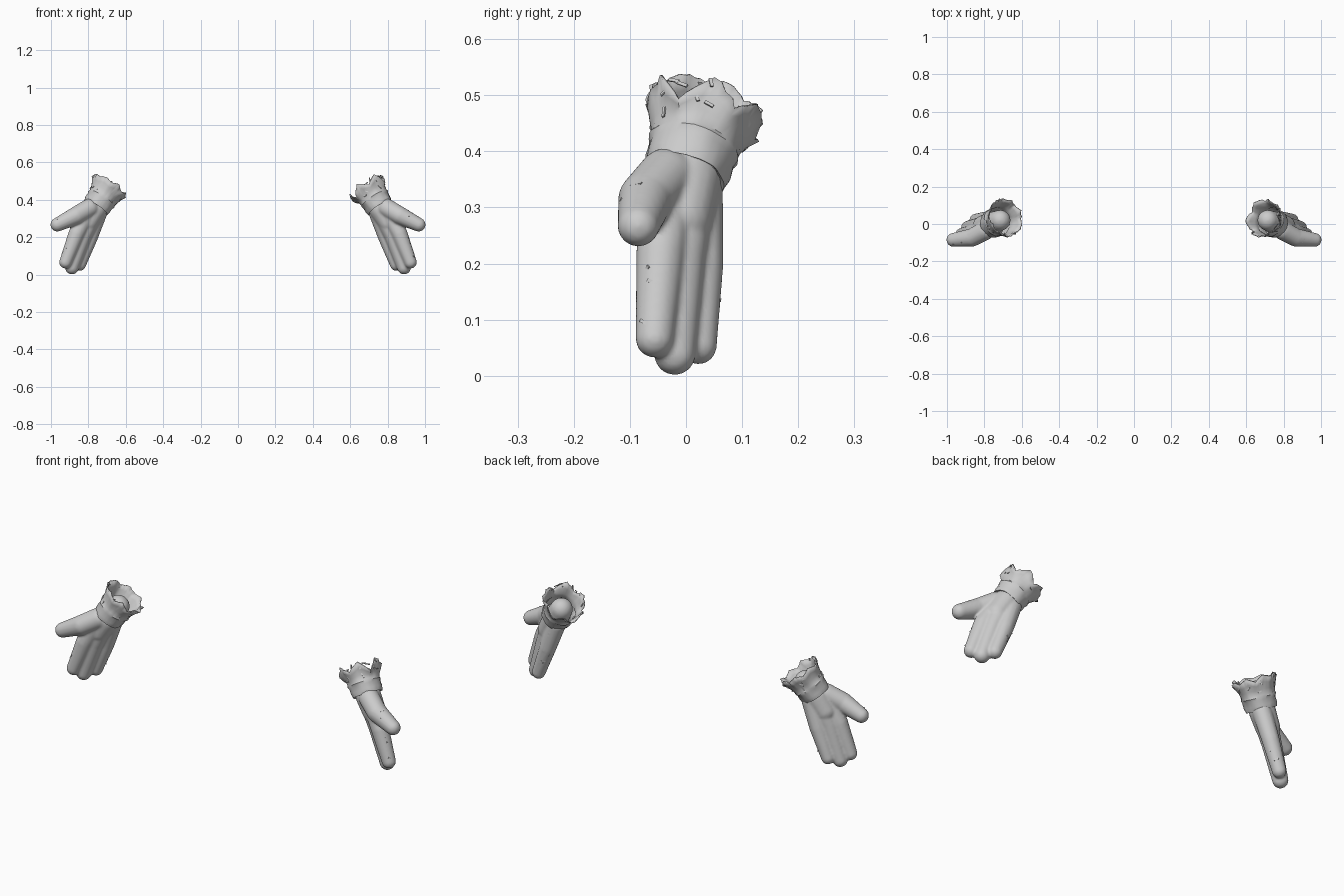
import bpy, bmesh, math, random
from mathutils import Vector, Matrix

if "Cube" in bpy.data.objects:
    bpy.data.objects.remove(bpy.data.objects["Cube"])

GREY = (0.6, 0.6, 0.6, 1)
mat = bpy.data.materials.new("soft grey")
mat.use_nodes = True
mat.diffuse_color = GREY
mat.node_tree.nodes["Principled BSDF"].inputs["Base Color"].default_value = GREY

# Limb paths of one hand: (x, y, z, radius)
LIMBS = {
    "index": [(.79, -.025, .35, .045), (.862, -.045, .22, .044), (.922, -.056, .066, .034)],
    "middle": [(.765, 0, .35, .058), (.828, -.012, .21, .047), (.888, -.02, .038, .037)],
    "ring": [(.745, .02, .33, .046), (.79, .026, .2, .041), (.846, .022, .053, .033)],
    "thumb": [(.795, -.035, .355, .051), (.865, -.072, .315, .049), (.966, -.085, .267, .037)],
    "wrist": [(.715, .02, .42, .055), (.765, 0, .345, .062), (.805, -.01, .28, .057)],
}
# Cuff profile: (share of length, radius)
PROFILE = [(0, .058), (-.05, .072), (.1, .077), (.28, .077), (.36, .082), (.42, .079),
           (.6, .084), (.8, .093), (1, .104)]
WRIST, OPENING = Vector((.757, 0, .362)), Vector((.683, .035, .478))


def finish(name, bm, smooth_angle=None):
    bmesh.ops.recalc_face_normals(bm, faces=bm.faces)
    me = bpy.data.meshes.new(name)
    bm.to_mesh(me)
    bm.free()
    me.materials.append(mat)
    ob = bpy.data.objects.new(name, me)
    bpy.context.collection.objects.link(ob)
    if smooth_angle:
        bpy.ops.object.select_all(action='DESELECT')
        ob.select_set(True)
        bpy.context.view_layer.objects.active = ob
        bpy.ops.object.shade_smooth_by_angle(angle=math.radians(smooth_angle))
    return ob


def sphere_points(center, radius):
    tmp = bmesh.new()
    bmesh.ops.create_icosphere(tmp, subdivisions=3, radius=radius,
                               matrix=Matrix.Translation(center))
    points = [v.co.copy() for v in tmp.verts]
    tmp.free()
    return points


def make_hand(side, s):
    # Rounded tapering segments, fused into one skin
    bm = bmesh.new()
    for path in LIMBS.values():
        for a, b in zip(path, path[1:]):
            pts = [p for x, y, z, r in (a, b) for p in sphere_points((s * x, y, z), r)]
            verts = [bm.verts.new(p) for p in pts]
            bmesh.ops.convex_hull(bm, input=verts)
    bmesh.ops.delete(bm, geom=[v for v in bm.verts if not v.link_faces], context='VERTS')
    ob = finish(side + "_hand", bm)
    remesh = ob.modifiers.new("fuse", 'REMESH')
    remesh.mode = 'VOXEL'
    remesh.voxel_size = .006
    remesh.use_smooth_shade = True
    smooth = ob.modifiers.new("soften", 'SMOOTH')
    smooth.factor = .5
    smooth.iterations = 4


def cuff_frame(s):
    base, end = (Vector((s * p.x, p.y, p.z)) for p in (WRIST, OPENING))
    axis = end - base
    rot = axis.to_track_quat('Z', 'Y').to_matrix().to_4x4()
    return Matrix.Translation(base) @ rot, axis.length


def make_cuff(side, s, tear, teeth, rng):
    # Flared tube with a torn rim
    frame, length = cuff_frame(s)
    cols = teeth * 4
    tips = [1.06 - tear * (i % 2) * rng.uniform(.6, 1.2) - rng.uniform(0, .08)
            for i in range(teeth)]
    bm = bmesh.new()
    rows = []
    for k, (t, r) in enumerate(PROFILE):
        row = []
        for c in range(cols):
            i, f = divmod(c, 4)
            cut = tips[i] + (tips[(i + 1) % teeth] - tips[i]) * f / 4
            tt = t if t < .5 else .5 + (t - .5) * (cut - .5) / .5
            a = math.tau * c / cols
            rr = r + rng.uniform(-.001, .001) + .0015 * math.sin(5 * a + k)
            if t == 1:
                rr += rng.uniform(-.005, .005)
            row.append(bm.verts.new(frame @ Vector((rr * math.cos(a), rr * math.sin(a),
                                                    tt * length))))
        rows.append(row)
    for lo, hi in zip(rows, rows[1:]):
        for c in range(cols):
            d = (c + 1) % cols
            bm.faces.new((lo[c], lo[d], hi[d], hi[c]))
    ob = finish(side + "_cuff", bm, 40)
    solid = ob.modifiers.new("cloth", 'SOLIDIFY')
    solid.thickness = .005
    solid.offset = -1


def make_tatters(side, s, rng):
    # Small loose scraps on the cuff and along the fingers
    bm = bmesh.new()
    frame, length = cuff_frame(s)
    spots = []
    for i in range(16):
        a, t = rng.uniform(0, math.tau), rng.uniform(.45, .95)
        out = Vector((math.cos(a), math.sin(a), 0))
        r = .079 + .025 * (t - .42) / .58
        pos = frame @ (out * r + Vector((0, 0, t * length)))
        spots.append((pos, frame.to_3x3() @ out))
    for name in ("index", "ring", "thumb"):
        a, b = LIMBS[name][1:]
        for i in range(4):
            f = rng.uniform(.1, .9)
            x, y, z, r = (p + (q - p) * f for p, q in zip(a, b))
            way = {"index": (.8, -.6, 0), "ring": (-.7, .7, 0), "thumb": (.2, -.6, .8)}[name]
            out = Vector(way) + Vector([rng.uniform(-.4, .4) for _ in range(3)])
            out = Vector((s * out.x, out.y, out.z)).normalized()
            spots.append((Vector((s * x, y, z)) + out * r * .95, out))
    for pos, out in spots:
        m = Matrix.Translation(pos) @ out.to_track_quat('Z', 'Y').to_matrix().to_4x4()
        m = m @ Matrix.Rotation(rng.uniform(0, math.pi), 4, 'Z')
        m = m @ Matrix.Rotation(rng.uniform(-.3, .3), 4, 'Y')
        m = m @ Matrix.Diagonal((rng.uniform(.012, .025), .006, .003, 1))
        bmesh.ops.create_cube(bm, size=1, matrix=m)
    finish(side + "_tatters", bm)


for side, s, tear, teeth, seed in (("left", 1, .33, 12, 4), ("right", -1, .13, 16, 9)):
    rng = random.Random(seed)
    make_hand(side, s)
    make_cuff(side, s, tear, teeth, rng)
    make_tatters(side, s, rng)
